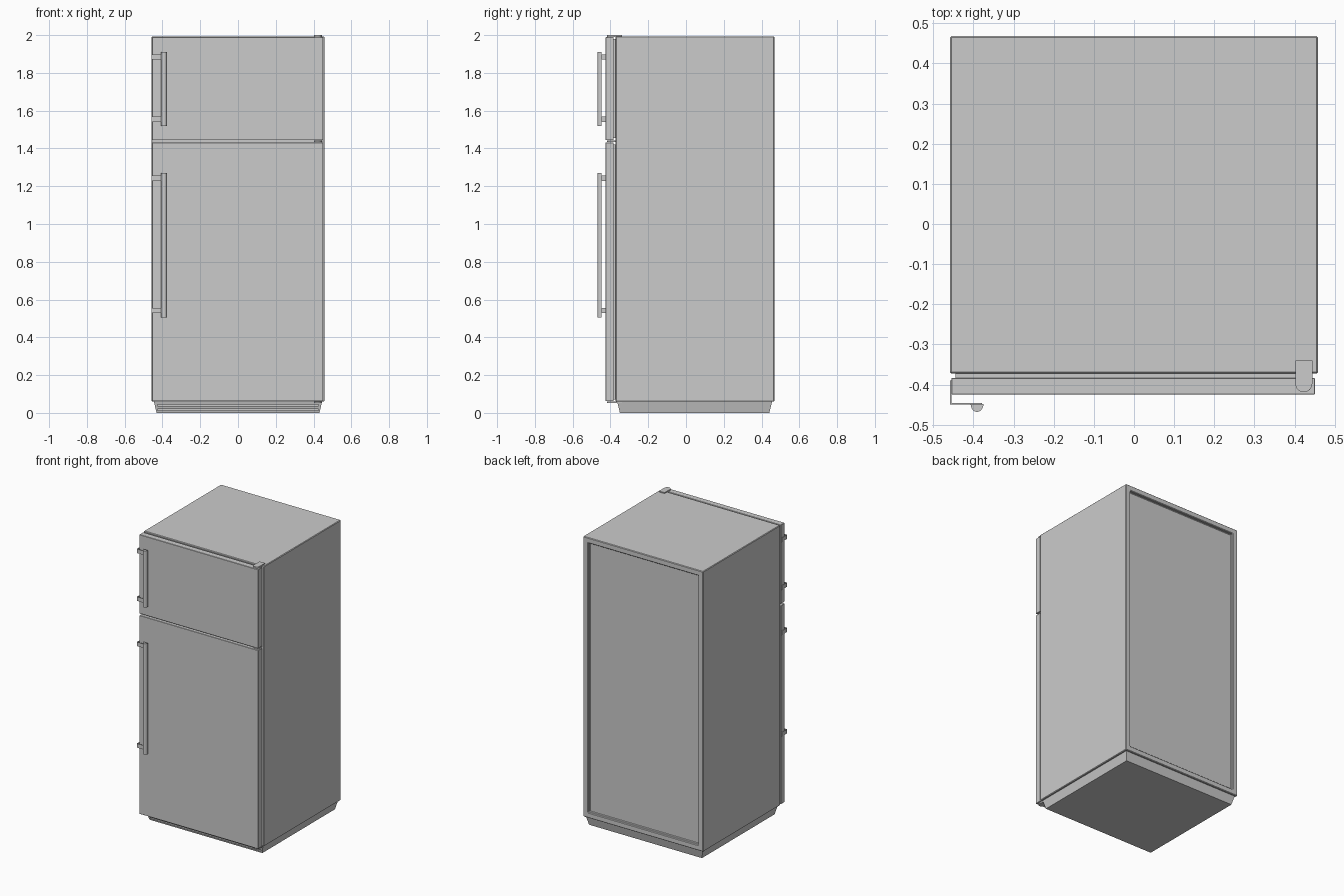
import bpy, bmesh, math
from mathutils import Vector

cube = bpy.data.objects.get("Cube")
if cube:
    bpy.data.objects.remove(cube, do_unlink=True)

grey = bpy.data.materials.new("plain grey")
grey.use_nodes = True
COLOUR = (0.6, 0.6, 0.6, 1)
grey.diffuse_color = COLOUR
grey.node_tree.nodes["Principled BSDF"].inputs["Base Color"].default_value = COLOUR


def finish(name, bm, bevel=0):
    bmesh.ops.recalc_face_normals(bm, faces=bm.faces[:])
    mesh = bpy.data.meshes.new(name)
    bm.to_mesh(mesh)
    bm.free()
    mesh.materials.append(grey)
    obj = bpy.data.objects.new(name, mesh)
    bpy.context.scene.collection.objects.link(obj)
    if bevel:
        mod = obj.modifiers.new("bevel", "BEVEL")
        mod.width, mod.segments = bevel, 1
    return obj


def box_mesh(x, y, z):
    bm = bmesh.new()
    bmesh.ops.create_cube(bm, size=1)
    for v in bm.verts:
        v.co = [r[0] if c < 0 else r[1] for c, r in zip(v.co, (x, y, z))]
    return bm


def box(name, x, y, z, bevel=0):
    return finish(name, box_mesh(x, y, z), bevel)


def prism(name, outline, z):
    """Extrude a flat outline upwards from z[0] to z[1]."""
    bm = bmesh.new()
    face = bm.faces.new([bm.verts.new((x, y, z[0])) for x, y in outline])
    out = bmesh.ops.extrude_face_region(bm, geom=[face])
    top = [g for g in out["geom"] if isinstance(g, bmesh.types.BMVert)]
    bmesh.ops.translate(bm, verts=top, vec=(0, 0, z[1] - z[0]))
    return finish(name, bm)


def half_round(cx, cy, rx, ry, steps=12):
    """Half ellipse bulging to the front."""
    angles = [math.pi + math.pi * i / steps for i in range(steps + 1)]
    return [(cx + rx * math.cos(a), cy + ry * math.sin(a)) for a in angles]


# Cabinet with a sunken back panel
bm = box_mesh((-0.458, 0.458), (-0.373, 0.468), (0.06, 1.993))
back = max(bm.faces, key=lambda f: f.calc_center_median().y)
bmesh.ops.inset_individual(bm, faces=[back], thickness=0.053)
out = bmesh.ops.extrude_face_region(bm, geom=[back])
inner = [g for g in out["geom"] if isinstance(g, bmesh.types.BMVert)]
bmesh.ops.translate(bm, verts=inner, vec=Vector((0, -0.02, 0)))
if back.is_valid:
    bmesh.ops.delete(bm, geom=[back], context="FACES_ONLY")
finish("cabinet", bm, 0.004)

# Tapered plinth with two grille slots cut in its front
bm = box_mesh((-0.446, 0.446), (-0.365, 0.456), (0, 0.062))
for v in bm.verts:
    if v.co.z < 0.01:
        v.co.x *= 0.966
        v.co.y += 0.015 if v.co.y < 0 else -0.015
plinth = finish("plinth", bm)
for i, z in enumerate((0.012, 0.036)):
    slot = box(f"grille_slot_cutter_{i}", (-0.425, 0.425), (-0.4, -0.34), (z, z + 0.009))
    slot.hide_render = True
    slot.hide_viewport = True
    cut = plinth.modifiers.new("slot", "BOOLEAN")
    cut.object, cut.operation, cut.solver = slot, "DIFFERENCE", "EXACT"

# Doors, gaskets and handles
DOORS = (
    ("freezer", (1.444, 1.989), (1.52, 1.91), (1.87, 1.54)),
    ("fridge", (0.062, 1.432), (0.505, 1.27), (1.228, 0.528)),
)
for name, span, grip, brackets in DOORS:
    box(name + "_door", (-0.455, 0.451), (-0.425, -0.383), span, 0.002)
    box(name + "_gasket", (-0.445, 0.441), (-0.384, -0.372), (span[0] + 0.01, span[1] - 0.01))
    bar = prism(name + "_handle", half_round(-0.391, -0.448, 0.016, 0.02), grip)
    bpy.context.view_layer.objects.active = bar
    bar.select_set(True)
    bpy.ops.object.shade_smooth_by_angle(angle=math.radians(35))
    bar.select_set(False)
    # Thin bent strips hold the handle to the door's side edge
    for i, z in enumerate(brackets):
        strip = [(-0.458, -0.39), (-0.458, -0.449), (-0.378, -0.449),
                 (-0.378, -0.446), (-0.455, -0.446), (-0.455, -0.39)]
        prism(f"{name}_handle_bracket_{i}", strip, (z, z + 0.028))

# Hinge plates above, between and below the doors
for name, z, rear in (("top", (1.99, 2.0), -0.34), ("middle", (1.433, 1.443), -0.37),
                      ("bottom", (0.052, 0.061), -0.34)):
    tongue = half_round(0.423, -0.398, 0.021, 0.021)
    prism(name + "_hinge", tongue + [(0.444, rear), (0.402, rear)], z)
